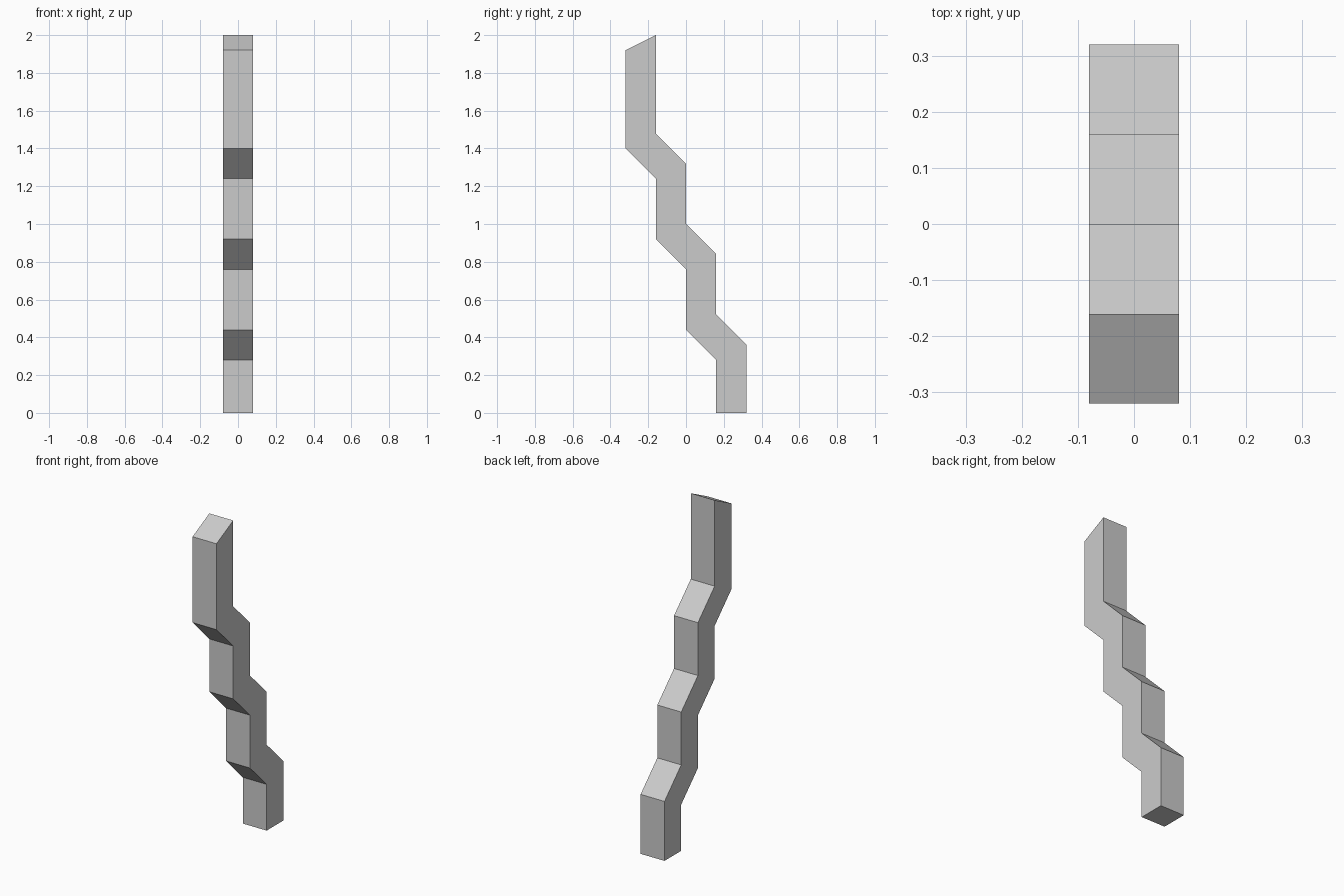
import bpy
import bmesh

if "Cube" in bpy.data.objects:
    bpy.data.objects.remove(bpy.data.objects["Cube"])

HALF = 0.08   # half thickness of the square bar
RISE = 0.08   # how much higher the back edge of each mitre sits
STEP = 0.16   # sideways and upward size of each jog

# Mitre cross-sections from foot to tip: (centre y, front z, back z)
sections = [(0.24, 0.0, 0.0)]
for i in range(3):
    y, z = 0.24 - i * STEP, 0.28 + i * 0.48
    sections.append((y, z, z + RISE))
    sections.append((y - STEP, z + STEP, z + STEP + RISE))
sections.append((-0.24, 1.92, 2.0))

# Zigzag bar: square rings bridged with quads, capped at both ends
bm = bmesh.new()
rings = []
for y, zf, zb in sections:
    corners = [(-HALF, y - HALF, zf), (HALF, y - HALF, zf),
               (HALF, y + HALF, zb), (-HALF, y + HALF, zb)]
    rings.append([bm.verts.new(c) for c in corners])
for low, high in zip(rings, rings[1:]):
    for k in range(4):
        n = (k + 1) % 4
        bm.faces.new((low[k], low[n], high[n], high[k]))
bm.faces.new(rings[0][::-1])
bm.faces.new(rings[-1])
bmesh.ops.recalc_face_normals(bm, faces=bm.faces)

mesh = bpy.data.meshes.new("zigzag_bar")
bm.to_mesh(mesh)
bm.free()
bar = bpy.data.objects.new("zigzag_bar", mesh)
bpy.context.collection.objects.link(bar)
